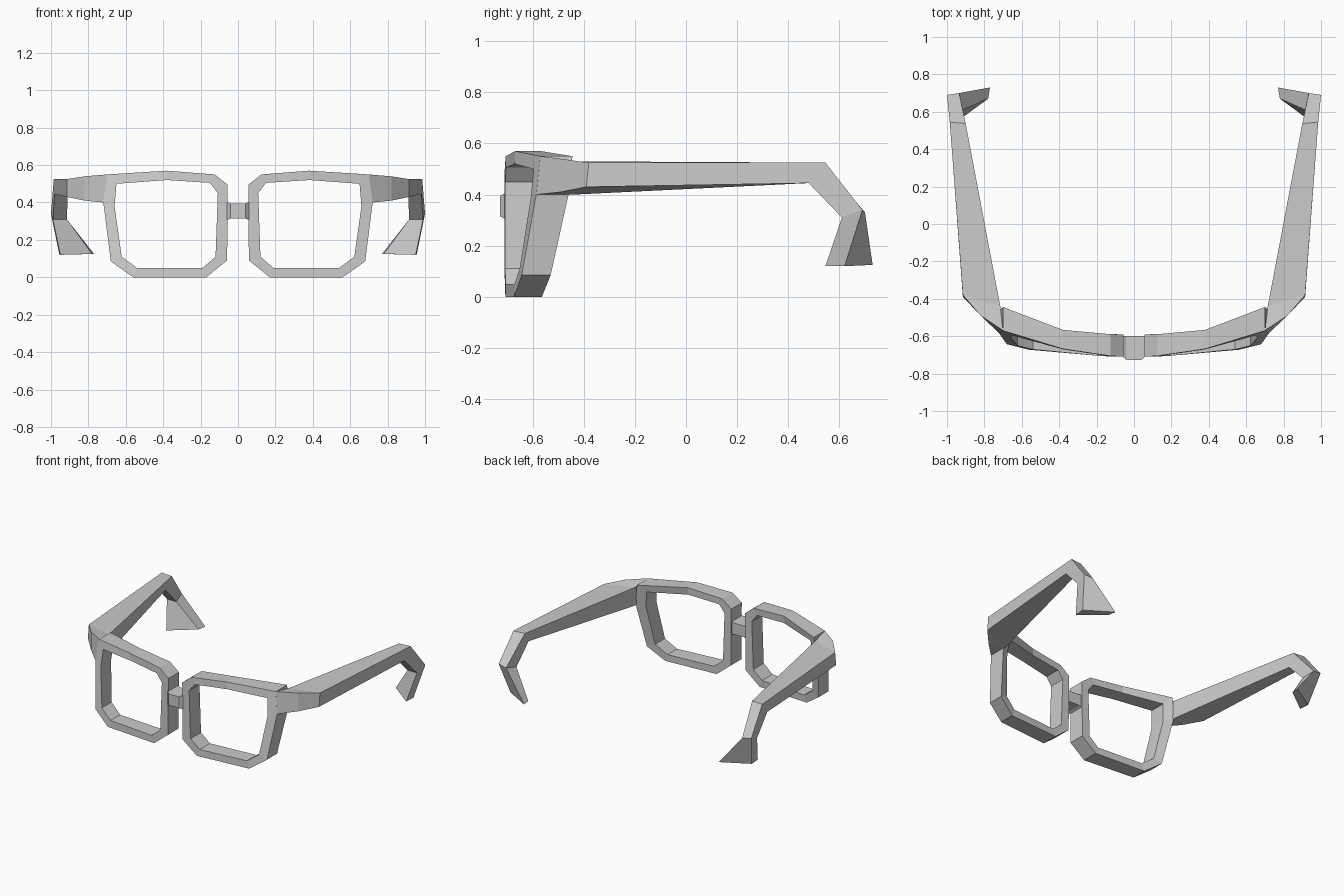
import bpy
import bmesh

# Remove the default cube
default_cube = bpy.data.objects.get("Cube")
if default_cube:
    bpy.data.objects.remove(default_cube, do_unlink=True)

# Single flat colour for the whole frame
grey = bpy.data.materials.new("light_grey")
grey.use_nodes = True
grey.diffuse_color = (0.6, 0.6, 0.6, 1)
grey.node_tree.nodes["Principled BSDF"].inputs["Base Color"].default_value = (0.6, 0.6, 0.6, 1)


def loft(name, sections, closed=False, mirrored=True):
    """Bridge a row of four-cornered sections into a flat-faced solid."""
    bm = bmesh.new()
    rings = [[bm.verts.new(point) for point in section] for section in sections]
    following = rings[1:] + rings[:1] if closed else rings[1:]
    for ring, after in zip(rings, following):
        for i in range(4):
            j = (i + 1) % 4
            bm.faces.new((ring[i], ring[j], after[j], after[i]))
    if not closed:
        bm.faces.new(rings[0])
        bm.faces.new(rings[-1])
    bmesh.ops.remove_doubles(bm, verts=bm.verts[:], dist=0.0005)
    bmesh.ops.recalc_face_normals(bm, faces=bm.faces[:])
    mesh = bpy.data.meshes.new(name)
    bm.to_mesh(mesh)
    bm.free()
    mesh.materials.append(grey)
    part = bpy.data.objects.new(name, mesh)
    bpy.context.scene.collection.objects.link(part)
    if mirrored:
        mirror = part.modifiers.new("mirror_sides", 'MIRROR')
        mirror.use_axis[0] = True
        mirror.use_mirror_merge = False
    return part


# The frame wraps back around the face, more so near the top
def front_point(x, z):
    return (x, -0.71 + x ** 2 * (0.12 + 0.3 * z), z)


def back_point(x, z):
    return (x, -0.59 + x ** 3 * (0.15 + 0.5 * z), z)


# Lens rims: outer and inner outlines, paired corner by corner
outer_outline = [(0.055, 0.495), (0.125, 0.55), (0.38, 0.57), (0.7, 0.55), (0.72, 0.4),
                 (0.68, 0.085), (0.56, 0), (0.17, 0), (0.058, 0.09)]
inner_outline = [(0.108, 0.45), (0.15, 0.505), (0.38, 0.52), (0.65, 0.5), (0.66, 0.38),
                 (0.622, 0.11), (0.54, 0.05), (0.19, 0.05), (0.12, 0.11)]
rim_sections = [
    (front_point(*outer), back_point(*outer), back_point(*inner), front_point(*inner))
    for outer, inner in zip(outer_outline, inner_outline)
]
loft("lens_rims", rim_sections, closed=True)

# Temple arms: hinge block, long bar, bend and flared ear tip
# (outer top, outer bottom, inner bottom, inner top)
hinge_inner = [(0.715, -0.44, 0.4), (0.715, -0.44, 0.53)]
arm_sections = [
    [(0.7, -0.57, 0.55), (0.72, -0.585, 0.4)] + hinge_inner,
    [(0.82, -0.49, 0.54), (0.82, -0.49, 0.41)] + hinge_inner,
    [(0.915, -0.38, 0.525), (0.915, -0.39, 0.43)] + hinge_inner,
    [(0.985, 0.545, 0.525), (0.98, 0.48, 0.445), (0.91, 0.48, 0.445), (0.9, 0.537, 0.525)],
    [(1, 0.69, 0.34), (0.99, 0.61, 0.31), (0.915, 0.61, 0.31), (0.935, 0.7, 0.33)],
    [(0.955, 0.62, 0.12), (0.95, 0.545, 0.12), (0.78, 0.67, 0.125), (0.77, 0.73, 0.125)],
]
loft("temple_arms", arm_sections)


# Nose bridge: short bar between the rims, bulging forward in the middle
def bridge_section(x, front, bottom, top):
    back = -0.6
    return [(x, front, bottom), (x, front, top), (x, back, top), (x, back, bottom)]


bridge_sections = [
    bridge_section(-0.07, -0.7, 0.3, 0.41),
    bridge_section(-0.04, -0.727, 0.315, 0.395),
    bridge_section(0.04, -0.727, 0.315, 0.395),
    bridge_section(0.07, -0.7, 0.3, 0.41),
]
loft("nose_bridge", bridge_sections, mirrored=False)
